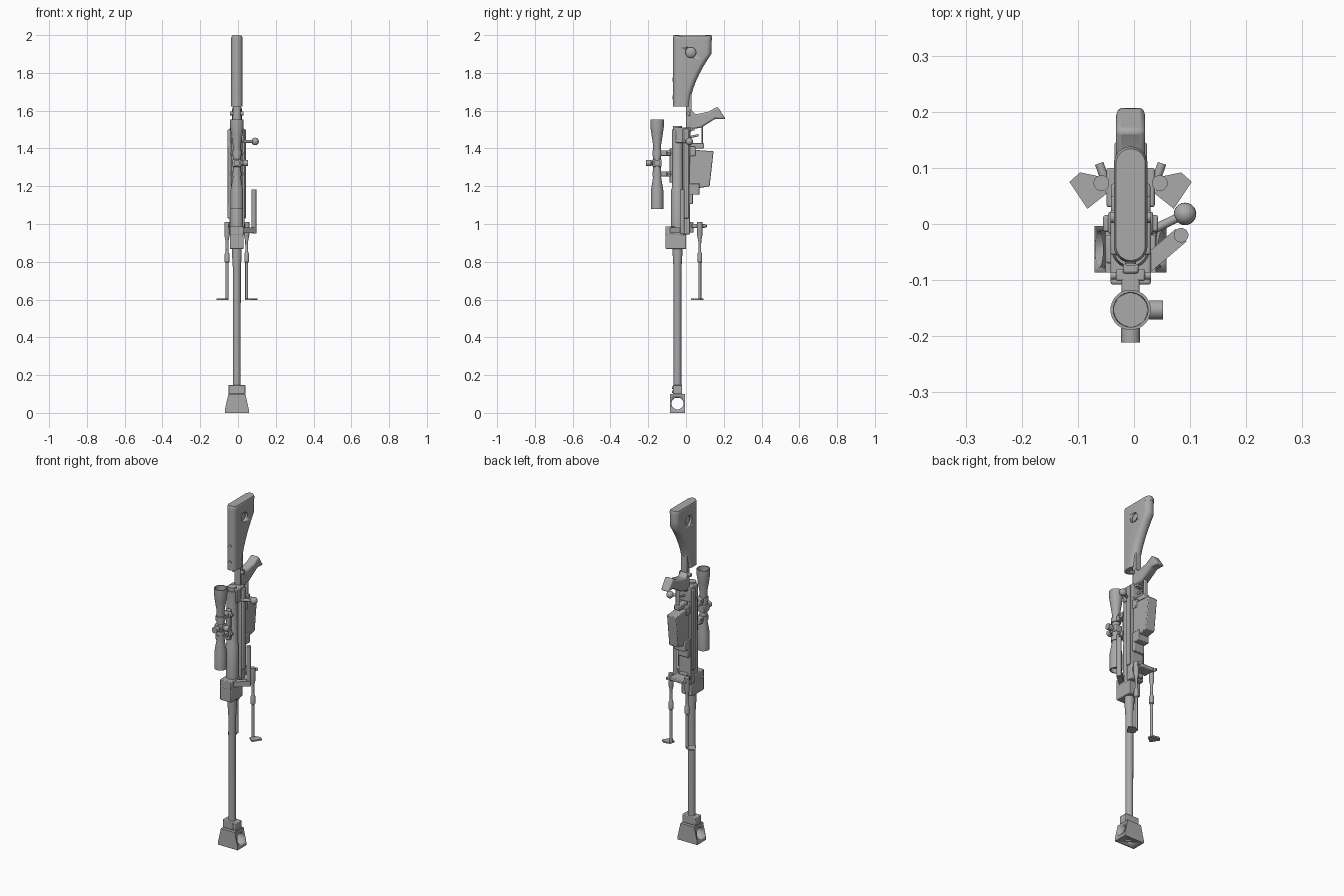
import bpy
import bmesh
import math
from mathutils import Vector

UP, LEFT, FORWARD = Vector((0, 0, 1)), Vector((1, 0, 0)), Vector((0, -1, 0))
CENTRE = LEFT * -.006
BORE = FORWARD * .045
SIGHT = FORWARD * .153
BEVEL = .004

if bpy.data.objects.get("Cube"):
    bpy.data.objects.remove(bpy.data.objects["Cube"])

shade = (.4, .4, .4, 1)
metal = bpy.data.materials.new("gunmetal grey")
metal.use_nodes = True
metal.diffuse_color = shade
metal.node_tree.nodes["Principled BSDF"].inputs["Base Color"].default_value = shade


def finish(name, bm, bevel=0):
    bmesh.ops.translate(bm, verts=bm.verts, vec=CENTRE)
    bmesh.ops.recalc_face_normals(bm, faces=bm.faces)
    mesh = bpy.data.meshes.new(name)
    bm.to_mesh(mesh)
    bm.free()
    mesh.materials.append(metal)
    part = bpy.data.objects.new(name, mesh)
    bpy.context.collection.objects.link(part)
    if bevel:
        modifier = part.modifiers.new("rounded edges", 'BEVEL')
        modifier.width, modifier.segments = bevel, 2
    bpy.ops.object.select_all(action='DESELECT')
    part.select_set(True)
    bpy.context.view_layer.objects.active = part
    bpy.ops.object.shade_smooth_by_angle(angle=math.radians(35))
    return part


def skin(name, rings, bevel=0):
    """Closed solid through matching rings of points."""
    bm = bmesh.new()
    rows = [[bm.verts.new(point) for point in ring] for ring in rings]
    for low, high in zip(rows, rows[1:]):
        for i in range(len(low)):
            bm.faces.new((low[i - 1], low[i], high[i], high[i - 1]))
    bm.faces.new(rows[0])
    bm.faces.new(rows[-1])
    return finish(name, bm, bevel)


def prism(name, half_width, outline, bevel=0):
    """Side outline in (y, z), extruded evenly across x."""
    return skin(name, [[(x, y, z) for y, z in outline] for x in (-half_width, half_width)], bevel)


def box(name, half_width, y, z, bevel=BEVEL):
    (front, back), (bottom, top) = y, z
    outline = [(front, bottom), (back, bottom), (back, top), (front, top)]
    return prism(name, half_width, outline, bevel)


def lathe(name, start, axis, profile, sides=24):
    """Turned part: profile is (radius, distance along axis)."""
    turn = axis.to_track_quat('Z', 'Y')
    angles = [math.tau * (i + .5) / sides for i in range(sides)]
    return skin(name, [[start + turn @ Vector((radius * math.cos(a), radius * math.sin(a), along))
                        for a in angles] for radius, along in profile])


def rod(name, start, end, radius, sides=16):
    start, axis = Vector(start), Vector(end) - Vector(start)
    return lathe(name, start, axis, [(radius, 0), (radius, axis.length)], sides)


def cross_rod(name, half_length, y, z, radius):
    return rod(name, (-half_length, y, z), (half_length, y, z), radius)


def stadium(z, front, back, half_width, dip=0, points=32):
    """Round-ended section; dip hollows it between front and back."""
    ring = []
    for i in range(points):
        angle = math.tau * (i + .5) / points
        side, along = math.cos(angle), math.sin(angle)
        end = back - half_width if along > 0 else front + half_width
        y = end + half_width * along
        drop = dip * math.sin(math.pi * (y - front) / (back - front))
        ring.append((half_width * side, y, z - drop))
    return ring


def cut(target, cutter):
    modifier = target.modifiers.new("cut", 'BOOLEAN')
    modifier.operation, modifier.solver, modifier.object = 'DIFFERENCE', 'EXACT', cutter
    bpy.context.view_layer.objects.active = target
    bpy.ops.object.modifier_apply(modifier=modifier.name)
    bpy.data.objects.remove(cutter)


# Barrel with a thicker root
lathe("barrel", BORE + UP * .08, UP, [(.02, 0), (.021, .68), (.026, .76), (.026, .82)])

# Flared muzzle brake with side port and bore
flare = []
for half_width, z in ((.064, 0), (.064, .015), (.045, .1)):
    front, back = BORE.y - .041, BORE.y + .041
    flare.append([(-half_width, front, z), (half_width, front, z),
                  (half_width, back, z), (-half_width, back, z)])
brake = skin("muzzle_brake", flare)
cut(brake, cross_rod("side_port_cutter", half_length=.1, y=BORE.y, z=.05, radius=.032))
cut(brake, rod("bore_cutter", BORE - UP, BORE + UP * .05, radius=.009))
box("brake_collar", half_width=.045, y=(-.07, -.02), z=(.1, .148))
for z in (.112, .134):
    rod("collar_bolt", (.02, -.075, z), (.02, -.06, z), radius=.007)

# Fore block and receiver
box("fore_block", half_width=.036, y=(-.108, 0), z=(.867, .945))
box("fore_clamp", half_width=.036, y=(-.108, -.02), z=(.94, .988))
lathe("receiver_tube", BORE + UP * .98, UP, [(.034, 0), (.034, .2), (.03, .21), (.03, .52)])
box("receiver_chassis", half_width=.04, y=(-.018, .022), z=(.945, 1.505))
box("side_rails", half_width=.049, y=(-.014, .016), z=(1.03, 1.5))
box("scope_rail", half_width=.014, y=(-.088, -.07), z=(1.22, 1.4))
box("rear_bridge", half_width=.036, y=(-.055, .025), z=(1.43, 1.512))
box("tang", half_width=.02, y=(0, .03), z=(1.49, 1.84))
box("grip_mount", half_width=.024, y=(.012, .045), z=(1.495, 1.575))
cross_rod("tang_bolt", half_length=.036, y=.012, z=1.585, radius=.01)

# Bolt and its ball handle
rod("bolt_sleeve", BORE + UP * 1.49, BORE + UP * 1.52, radius=.024)
ball_centre = Vector((.097, .018, 1.437))
rod("bolt_arm", (.03, -.015, ball_centre.z), ball_centre, radius=.008)
ball = bmesh.new()
bmesh.ops.create_uvsphere(ball, u_segments=24, v_segments=12, radius=.02)
bmesh.ops.translate(ball, verts=ball.verts, vec=ball_centre)
finish("bolt_ball", ball)

# Carrying handle on its slanted arm
grip_foot = Vector((.09, -.02, .95))
rod("handle_arm", (.01, -.088, .967), grip_foot + UP * .017, radius=.021, sides=4)
rod("carry_handle", grip_foot, grip_foot + UP * .233, radius=.013)

# Shoulder stock: the back edge sweeps outward, then runs straight to the pad
stock_front, stock_half, pad_height = -.069, .03, 1.972
sections = []
for step in range(11):
    rise = step / 10
    sweep = min(1, rise / .8) ** 1.7
    sections.append(stadium(1.622 + .35 * rise, stock_front, .02 + .116 * sweep, stock_half))
stock = skin("shoulder_stock", sections)
skin("butt_pad", [stadium(pad_height, stock_front, .137, stock_half),
                  stadium(1.99, stock_front, .138, stock_half, dip=.01),
                  stadium(2, stock_front + BEVEL, .134, stock_half - BEVEL, dip=.011)])
for side in (LEFT, -LEFT):
    dish = Vector((0, .025, 1.908)) + side * .015
    cut(stock, rod("dish_cutter", dish, dish + side, radius=.028))
    lathe("stock_dish", dish, side, [(.028, 0), (.022, .006), (.008, .01)])
for z in (1.67, 1.765):
    rod("stock_screw", (0, -.071, z), (0, -.06, z), radius=.01)

# Pistol grip, trigger and guard
prism("pistol_grip", half_width=.026, bevel=.009, outline=[
    (.02, 1.61), (.05, 1.58), (.12, 1.595), (.167, 1.622),
    (.21, 1.555), (.155, 1.557), (.08, 1.51), (.02, 1.5)])
box("guard_bow", half_width=.012, y=(.082, .09), z=(1.42, 1.52))
box("guard_front", half_width=.018, y=(.018, .095), z=(1.4, 1.428))
rod("trigger", (0, .02, 1.46), (0, .066, 1.47), radius=.006)

# Magazine with stepped well
prism("magazine", half_width=.029, bevel=BEVEL, outline=[
    (.015, 1.395), (.146, 1.385), (.125, 1.2), (.07, 1.19), (.015, 1.19)])
for name, back, bottom, top in (("magazine_well", .072, 1.155, 1.215),
                                ("well_ramp", .036, 1.105, 1.16),
                                ("well_rear", .05, 1.36, 1.41)):
    box(name, half_width=.035, y=(.015, back), z=(bottom, top))

# Telescopic sight with hollow ends and two knobs
lathe("scope", SIGHT + UP * 1.08, UP, [
    (.027, .025), (.028, 0), (.033, 0), (.033, .1), (.021, .17), (.021, .335),
    (.031, .4), (.036, .435), (.036, .472), (.031, .472), (.03, .44)])
turret = SIGHT + UP * 1.323
box("turret_body", half_width=.023, y=(-.178, -.13), z=(turret.z - .02, turret.z + .02))
for name, axis in (("top_knob", FORWARD), ("side_knob", LEFT)):
    lathe(name, turret + axis * .018, axis, [(.013, 0), (.013, .012), (.017, .015), (.017, .04)])

# Scope rings and mounts
for z in (1.265, 1.375):
    span = (z - .014, z + .014)
    rod("scope_ring", SIGHT + UP * span[0], SIGHT + UP * span[1], radius=.026)
    box("ring_mount", half_width=.016, y=(-.135, -.085), z=span)
    box("mount_clamp", half_width=.026, y=(-.102, -.08), z=span)
    cross_rod("clamp_screw", half_length=.036, y=-.092, z=z, radius=.007)

# Bipod: yoke, two legs and flat feet
box("bipod_base", half_width=.024, y=(.015, .04), z=(.955, 1.01))
box("bipod_yoke", half_width=.043, y=(.03, .1), z=(.978, 1))
foot_outline = [(.109, .075), (.09, .092), (.052, .084), (.043, .054), (.077, .027)]
for name, side in (("left", 1), ("right", -1)):
    lathe(name + "_bipod_leg", Vector((side * .052, .073, .6)), UP, [
        (.008, 0), (.008, .195), (.013, .2), (.013, .24),
        (.007, .255), (.008, .31), (.014, .34), (.014, .41)])
    rod(name + "_leg_lever", (side * .046, .08, .99), (side * .056, .108, .99), radius=.008)
    skin(name + "_bipod_foot", [[(side * x, y, z) for x, y in foot_outline] for z in (.597, .605)])
